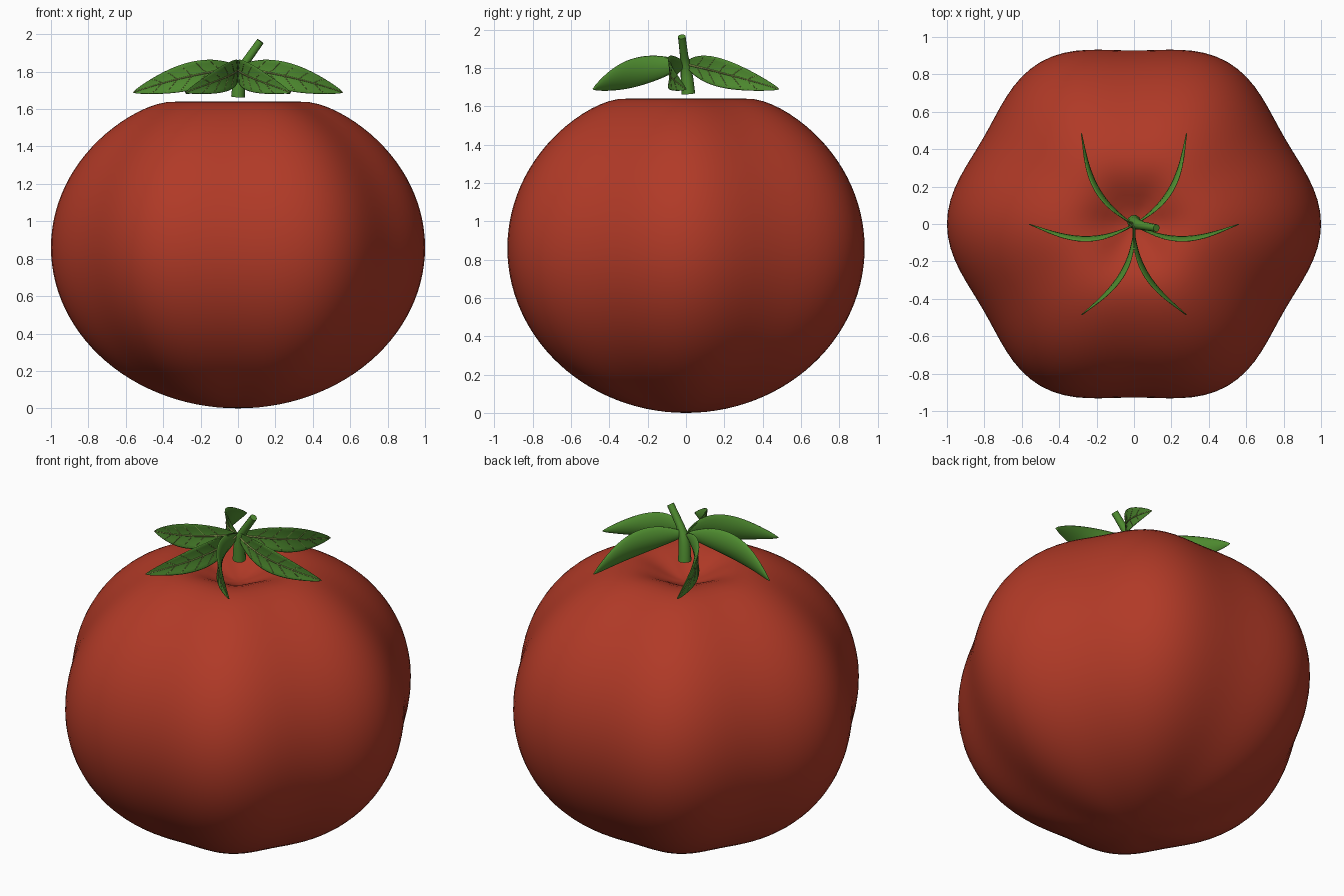
import bpy, bmesh, math
from mathutils import Matrix, Vector

if "Cube" in bpy.data.objects:
    bpy.data.objects.remove(bpy.data.objects["Cube"], do_unlink=True)


def make_material(name, rgb):
    mat = bpy.data.materials.new(name)
    mat.use_nodes = True
    mat.diffuse_color = (*rgb, 1)
    mat.node_tree.nodes["Principled BSDF"].inputs["Base Color"].default_value = (*rgb, 1)
    return mat


RED = make_material("ripe red", (0.44, 0.042, 0.02))
GREEN = make_material("leaf green", (0.08, 0.27, 0.03))
VEIN = make_material("pale vein", (0.24, 0.30, 0.08))


def finish_mesh(name, bm, mat):
    bmesh.ops.recalc_face_normals(bm, faces=bm.faces)
    for face in bm.faces:
        face.smooth = True
    mesh = bpy.data.meshes.new(name)
    bm.to_mesh(mesh)
    bm.free()
    mesh.materials.append(mat)
    obj = bpy.data.objects.new(name, mesh)
    bpy.context.collection.objects.link(obj)
    return obj


def make_tubes(name, paths, depth, mat, sides=2):
    """Round tubes along paths of (point, relative radius)."""
    curve = bpy.data.curves.new(name, "CURVE")
    curve.dimensions = "3D"
    curve.bevel_depth = depth
    curve.bevel_resolution = sides
    curve.use_fill_caps = True
    for path in paths:
        spline = curve.splines.new("POLY")
        spline.points.add(len(path) - 1)
        for point, (co, radius) in zip(spline.points, path):
            point.co = (*co, 1)
            point.radius = radius
    curve.materials.append(mat)
    obj = bpy.data.objects.new(name, curve)
    bpy.context.collection.objects.link(obj)
    return obj


# Fruit: flattened sphere with six lobes and a dimple on top
bm = bmesh.new()
bmesh.ops.create_uvsphere(bm, u_segments=96, v_segments=56, radius=1)
for v in bm.verts:
    u = math.hypot(v.co.x, v.co.y)
    lobe = 0.964 + 0.036 * math.cos(6 * math.atan2(v.co.y, v.co.x))
    z = 0.86 + 0.86 * v.co.z
    if v.co.z > 0:
        z -= 0.185 * math.exp(-(u / 0.25) ** 2)
    v.co = (v.co.x * lobe, v.co.y * lobe, z)
finish_mesh("fruit", bm, RED)


# Sepals: upright curved leaves with lens-shaped sections
def leaf_point(t, s, out=0.0):
    """t runs base to tip, s across from lower to upper edge."""
    half = 0.004 + 0.072 * math.sin(math.pi * t ** 0.85) ** 0.85 if 0 < t < 1 else 0.003
    x = 0.56 * t
    y = -0.075 * math.sin(math.pi * t ** 0.9) - 0.018 * s * s * half / 0.076 + out
    z = 1.82 - 0.07 * t - 0.06 * t * t + half * s
    return Vector((x, y, z))


def make_leaf(name, transform):
    steps, around = 24, 16
    bm = bmesh.new()
    rings = []
    for i in range(steps + 1):
        t = i / steps
        thick = 0.002 + 0.009 * math.sin(math.pi * t)
        angles = [2 * math.pi * k / around for k in range(around)]
        rings.append([bm.verts.new(transform @ leaf_point(t, math.cos(a), thick * math.sin(a)))
                      for a in angles])
    for a, b in zip(rings, rings[1:]):
        for k in range(around):
            n = (k + 1) % around
            bm.faces.new((a[k], a[n], b[n], b[k]))
    bm.faces.new(rings[0])
    bm.faces.new(rings[-1])
    finish_mesh(name, bm, GREEN)

    # Raised midrib and paired side veins on one face
    def on_face(t, s):
        thick = 0.002 + 0.009 * math.sin(math.pi * t)
        return transform @ leaf_point(t, s, -thick * math.sqrt(1 - s * s))

    paths = [[(on_face(i / 16, 0), 1.5 - i / 16) for i in range(17)]]
    for j in range(5):
        start = 0.16 + 0.14 * j
        for side in (-1, 1):
            paths.append([(on_face(start + 0.1 * k / 4, side * 0.85 * k / 4), 0.6 - 0.08 * k)
                          for k in range(5)])
    make_tubes(name + "_veins", paths, 0.004, VEIN, 1)


for side, mirror in (("left", 1), ("right", -1)):
    for place, angle in (("front", -60), ("middle", 0), ("back", 60)):
        turn = Matrix.Rotation(math.radians(angle), 4, "Z")
        make_leaf(f"{place}_{side}_sepal", Matrix.Diagonal((mirror, 1, 1, 1)) @ turn)

# Stem: bent tapered stalk
make_tubes("stem", [[((0, 0.012, 1.665), 1.0), ((0.006, 0.005, 1.75), 0.9),
                     ((0.02, -0.002, 1.815), 0.75), ((0.05, -0.01, 1.865), 0.6),
                     ((0.12, -0.022, 1.963), 0.55)]], 0.037, GREEN, 3)
